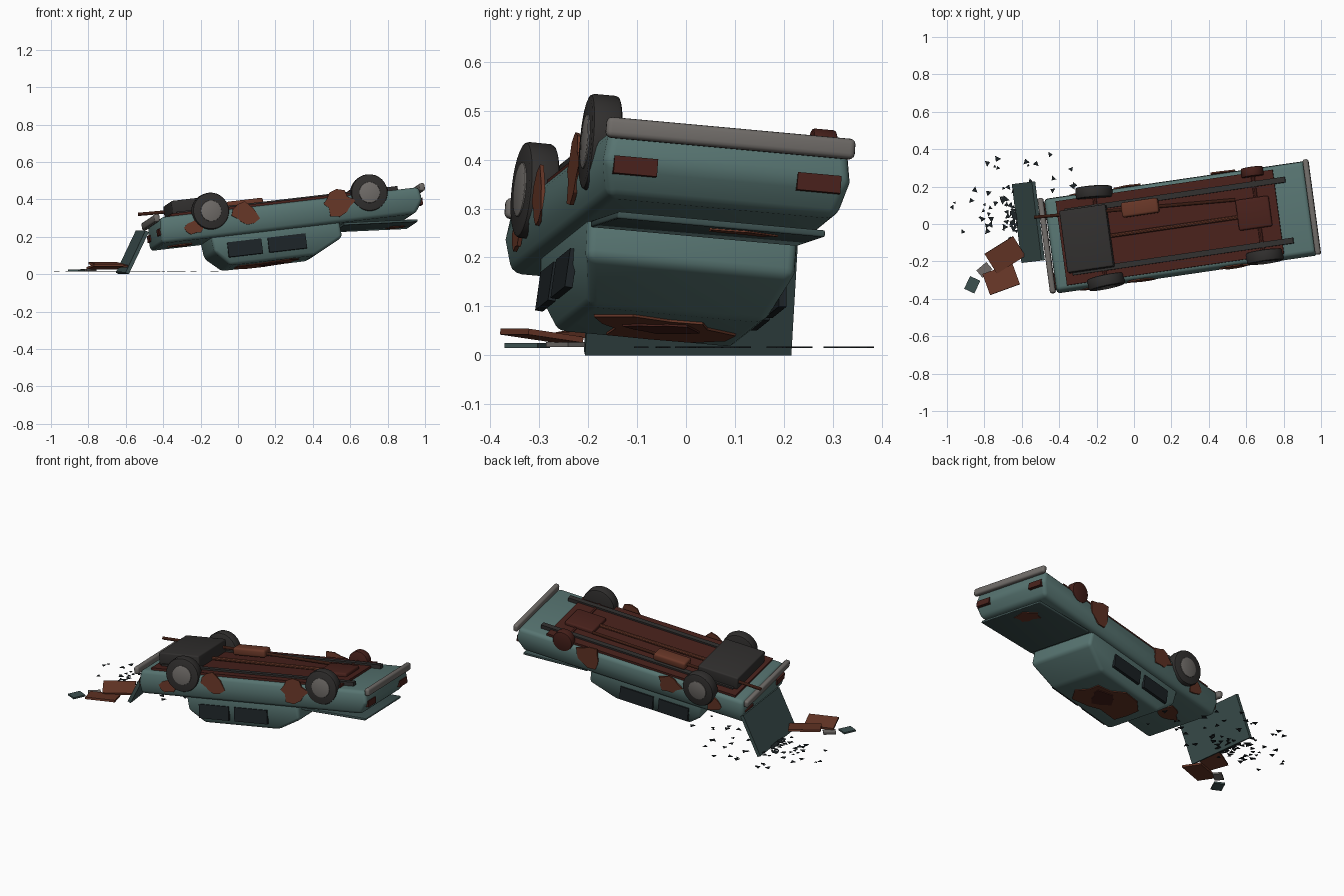
import bpy, bmesh, math, random
from mathutils import Matrix, Vector, Euler

if "Cube" in bpy.data.objects:
    bpy.data.objects.remove(bpy.data.objects["Cube"])

random.seed(4)
R = math.radians

# overturned pose of the whole car: yaw, nose-down pitch, roll
CAR = (Matrix.Translation((0.243, -0.013, 0.352)) @ Matrix.Rotation(R(8.3), 4, 'Z')
       @ Matrix.Rotation(R(-6.6), 4, 'Y') @ Matrix.Rotation(R(-5.2), 4, 'X'))
WORLD = Matrix.Identity(4)


def material(name, c):
    m = bpy.data.materials.new(name)
    m.diffuse_color = (*c, 1)
    m.use_nodes = True
    m.node_tree.nodes["Principled BSDF"].inputs["Base Color"].default_value = m.diffuse_color
    return m


TEAL = material("faded_teal", (0.095, 0.175, 0.165))
DTEAL = material("dark_teal", (0.045, 0.08, 0.078))
RUST = material("rust", (0.135, 0.037, 0.02))
DRUST = material("dark_rust", (0.065, 0.015, 0.011))
BLACK = material("dark_metal", (0.03, 0.028, 0.027))
GLASS = material("dark_glass", (0.012, 0.017, 0.02))
CHROME = material("dull_chrome", (0.16, 0.148, 0.138))


def finish(name, bm, mat, frame=CAR, loc=(0, 0, 0), rot=(0, 0, 0), bevel=0, seg=3):
    bmesh.ops.recalc_face_normals(bm, faces=bm.faces)
    if bevel:
        edges = [e for e in bm.edges if e.is_manifold and e.calc_face_angle(0) > R(25)]
        bmesh.ops.bevel(bm, geom=edges, offset=bevel, segments=seg, profile=0.5, affect='EDGES')
    me = bpy.data.meshes.new(name)
    bm.to_mesh(me)
    bm.free()
    ob = bpy.data.objects.new(name, me)
    bpy.context.collection.objects.link(ob)
    me.materials.append(mat)
    e = Euler([R(a) for a in rot]).to_matrix().to_4x4()
    ob.matrix_world = frame @ Matrix.Translation(loc) @ e
    if bevel:
        smooth(ob)
    return ob


def smooth(ob):
    bpy.ops.object.select_all(action='DESELECT')
    ob.select_set(True)
    bpy.context.view_layer.objects.active = ob
    bpy.ops.object.shade_smooth_by_angle(angle=R(35))


def box(name, loc, size, mat, rot=(0, 0, 0), bevel=0, frame=CAR):
    bm = bmesh.new()
    bmesh.ops.create_cube(bm, size=1)
    bmesh.ops.scale(bm, vec=size, verts=bm.verts)
    return finish(name, bm, mat, frame, loc, rot, bevel)


def shell(name, rings, mat, bevel):
    # stacked rectangles: (z, x_min, x_max, half_width)
    bm = bmesh.new()
    loops = [[bm.verts.new(p) for p in ((a, -w, z), (b, -w, z), (b, w, z), (a, w, z))]
             for z, a, b, w in rings]
    for l0, l1 in zip(loops, loops[1:]):
        for i in range(4):
            bm.faces.new((l0[i], l0[(i + 1) % 4], l1[(i + 1) % 4], l1[i]))
    bm.faces.new(loops[0])
    bm.faces.new(loops[-1])
    return finish(name, bm, mat, bevel=bevel)


def cyl(name, loc, r, depth, mat, bevel=0, rot=(90, 0, 0), n=28):
    bm = bmesh.new()
    bmesh.ops.create_cone(bm, cap_ends=True, segments=n, radius1=r, radius2=r, depth=depth)
    ob = finish(name, bm, mat, CAR, loc, rot, bevel, 2)
    smooth(ob)
    return ob


def rod(name, a, b, r, mat):
    a, b = Vector(a), Vector(b)
    q = (b - a).to_track_quat('Z', 'Y').to_euler()
    return cyl(name, (a + b) / 2, r, (b - a).length, mat, 0, [math.degrees(t) for t in q], 10)


def patch(name, loc, rx, ry, mat, rot=(0, 0, 0), n=12, thick=0.008):
    # ragged thin rust plate
    bm = bmesh.new()
    vs = []
    for i in range(n):
        k, t = random.uniform(0.65, 1.2), 2 * math.pi * i / n
        vs.append(bm.verts.new((rx * k * math.cos(t), ry * k * math.sin(t), -thick / 2)))
    f = bm.faces.new(vs)
    ext = bmesh.ops.extrude_face_region(bm, geom=[f])
    bmesh.ops.translate(bm, vec=(0, 0, thick),
                        verts=[v for v in ext['geom'] if isinstance(v, bmesh.types.BMVert)])
    return finish(name, bm, mat, CAR, loc, rot)


# body and crushed cabin
shell("body", [(0.012, -0.70, 0.705, 0.246), (-0.06, -0.71, 0.715, 0.256),
               (-0.128, -0.71, 0.67, 0.238)], TEAL, 0.02)
shell("cabin", [(-0.10, -0.44, 0.26, 0.218), (-0.205, -0.43, 0.265, 0.216),
                (-0.283, -0.35, 0.11, 0.183)], TEAL, 0.018)
box("trunk_lid", (0.48, 0, -0.15), (0.40, 0.43, 0.014), DTEAL, (0, 4, 0), 0.004)

# bumpers and lights
for s, n in ((-1, "front"), (1, "rear")):
    box(n + "_bumper", (s * 0.721, 0, 0.009), (0.03, 0.515, 0.042), CHROME, bevel=0.011)
    for y in (-0.19, 0.19):
        box(n + "_light", (s * 0.707, y, -0.065), (0.02, 0.09, 0.036), DRUST)

# side windows
for s in (-1, 1):
    for x, w in ((-0.265, 0.185), (-0.035, 0.205)):
        box("side_window", (x, s * 0.219, -0.203), (w, 0.016, 0.08), GLASS, (s * 4, 0, 0))

# underbody
box("floor_pan", (-0.05, 0, 0.01), (1.18, 0.455, 0.03), DRUST)
box("engine_pan", (-0.495, 0, 0.06), (0.25, 0.335, 0.075), BLACK, bevel=0.008)
box("fuel_tank", (0.41, 0.01, 0.022), (0.18, 0.165, 0.045), DRUST, bevel=0.01)
box("muffler", (-0.19, 0.125, 0.055), (0.20, 0.08, 0.045), RUST, bevel=0.012)
rod("exhaust_pipe", (-0.76, 0.155, 0.07), (0.32, 0.095, 0.035), 0.009, RUST)
rod("drive_shaft", (-0.37, 0, 0.035), (0.34, 0, 0.03), 0.011, RUST)
for s in (-1, 1):
    box("frame_rail", (0.0, s * 0.165, 0.02), (1.20, 0.03, 0.03), BLACK)
for x in (-0.43, 0.43):
    rod("axle", (x, -0.22, 0.018), (x, 0.22, 0.018), 0.013, DRUST)

# wheels: three tyres, one bare drum
for x, y, steer in ((-0.43, -0.238, 4), (0.435, -0.228, 0), (-0.43, 0.245, -4)):
    s = 1 if y > 0 else -1
    cyl("tyre", (x, y, 0.012), 0.099, 0.062, BLACK, 0.01, (90, 0, steer))
    cyl("rim", (x, y + s * 0.004, 0.012), 0.057, 0.062, CHROME, 0.006, (90, 0, steer))
cyl("bare_brake_drum", (0.43, 0.23, 0.022), 0.06, 0.05, DRUST, 0.006)

# rust patches on sides, roof, nose and trunk
for s in (-1, 1):
    for x, z, r in ((-0.52, -0.06, 0.055), (-0.24, -0.025, 0.073), (0.26, -0.02, 0.087)):
        patch("side_rust", (x, s * 0.254, z), r, r * 0.8, RUST, (90, 0, 0))
patch("roof_rust", (-0.12, 0, -0.284), 0.17, 0.15, RUST)
patch("roof_rust_core", (-0.10, 0, -0.288), 0.08, 0.07, DRUST)
patch("nose_rust", (-0.56, 0.03, -0.13), 0.07, 0.08, RUST)
patch("trunk_rust", (0.60, 0.06, -0.165), 0.05, 0.075, RUST, (0, 4, 0))

# torn-off hood and loose panels
box("hood", (-0.565, 0.01, 0.117), (0.02, 0.425, 0.25), DTEAL, (0, 25.6, 7), frame=WORLD)
box("loose_rust_panel_a", (-0.69, -0.165, 0.05), (0.18, 0.125, 0.012), RUST, (8, 0, 32), frame=WORLD)
box("loose_rust_panel_b", (-0.71, -0.295, 0.04), (0.17, 0.12, 0.012), RUST, (-8, 0, 20), frame=WORLD)
box("loose_teal_panel", (-0.865, -0.325, 0.02), (0.06, 0.075, 0.01), DTEAL, (0, 0, -25), frame=WORLD)
box("loose_grey_panel", (-0.80, -0.245, 0.022), (0.07, 0.05, 0.01), CHROME, (0, 0, 40), frame=WORLD)

# scattered glass shards
bm = bmesh.new()
spots = [(-0.97, 0.09), (-0.45, 0.37), (-0.73, 0.35)]
while len(spots) < 100:
    wide = len(spots) % 2
    x = random.gauss(-0.58, 0.24) if wide else random.gauss(-0.66, 0.05)
    y = random.gauss(0.10 if wide else 0.06, 0.11 if wide else 0.06)
    if -0.97 < x < -0.1 and -0.12 < y < 0.37:
        spots.append((x, y))
for x, y in spots:
    t, r = random.uniform(0, 6.28), random.uniform(0.009, 0.02)
    lo, hi = [[bm.verts.new((x + r * math.cos(t + a), y + r * math.sin(t + a), z))
               for a in (0, 2.0, 3.9)] for z in (0.015, 0.018)]
    bm.faces.new(lo)
    bm.faces.new(hi)
    for i in range(3):
        bm.faces.new((lo[i], lo[(i + 1) % 3], hi[(i + 1) % 3], hi[i]))
finish("glass_shards", bm, GLASS, WORLD)
